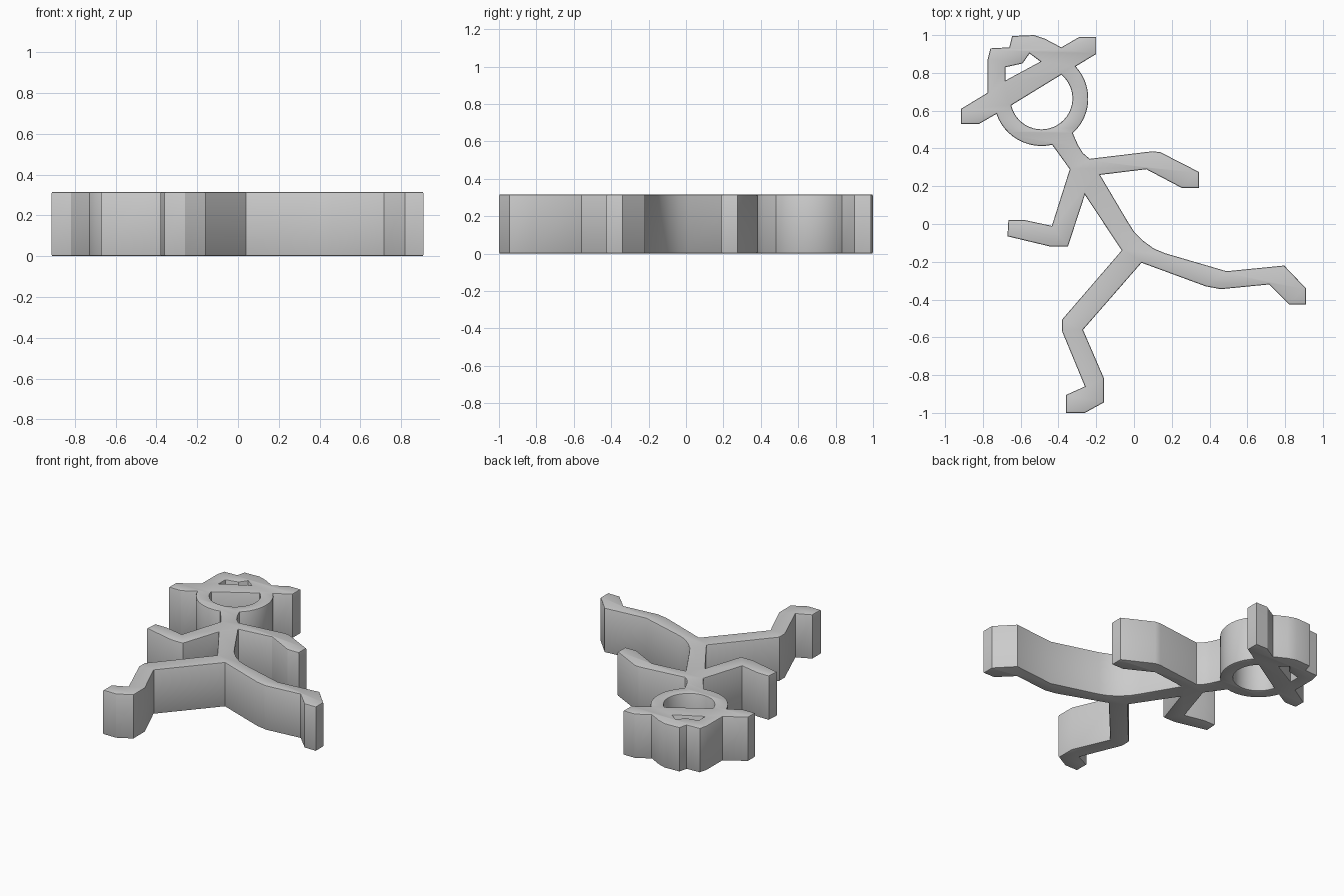
import bpy
import bmesh
from math import cos, sin, radians

cube = bpy.data.objects.get("Cube")
if cube:
    bpy.data.objects.remove(cube, do_unlink=True)

HEIGHT = 0.316
EDGE = 0.008
HEAD_X, HEAD_Y = -0.49, 0.665


def head_arc(radius, start, end, steps):
    """Points on a circle around the head centre, angles in degrees."""
    angles = [radians(start + (end - start) * i / steps) for i in range(steps + 1)]
    return [(HEAD_X + radius * cos(a), HEAD_Y + radius * sin(a)) for a in angles]


def add_loop(curve, points):
    """Add one closed straight-sided loop to a flat curve."""
    spline = curve.splines.new('POLY')
    spline.points.add(len(points) - 1)
    for point, (x, y) in zip(spline.points, points):
        point.co = (x, y, 0, 1)
    spline.use_cyclic_u = True


# Outline sections, clockwise from the raised end of the hat brim
brim_front = [(-.29, .99), (-.2, .99), (-.2, .9)]
head_right = head_arc(0.248, 43, -48, 12)
neck = [(-.295, .415), (-.27, .375), (-.235, .345)]
left_arm = [(.1, .385), (.14, .38), (.345, .275), (.345, .19),
            (.255, .19), (.065, .29), (-.18, .26)]
hip = [(-.035, .015), (0, -.04), (.05, -.09), (.105, -.13), (.165, -.155)]
left_leg = [(.49, -.25), (.795, -.22), (.91, -.34), (.91, -.425), (.82, -.425),
            (.715, -.32), (.46, -.345), (.38, -.33), (.04, -.205)]
right_leg = [(-.27, -.56), (-.16, -.815), (-.16, -.945), (-.26, -1), (-.36, -1),
             (-.36, -.905), (-.26, -.86), (-.38, -.57), (-.38, -.505), (-.065, -.14)]
right_arm = [(-.26, .155), (-.35, -.12), (-.44, -.12), (-.67, -.065), (-.665, .02),
             (-.575, .02), (-.435, -.01), (-.34, .29)]
head_left = head_arc(0.252, -77, -161, 12)
brim_back = [(-.82, .53), (-.915, .53), (-.915, .61), (-.775, .695)]
hat = [(-.775, .87), (-.76, .93), (-.66, .935), (-.645, .995),
       (-.53, 1), (-.47, .98), (-.385, .935)]

# Openings in the face and in the hat
face_opening = head_arc(0.164, 50, -167, 28)
hat_opening = [(-.68, .83), (-.59, .85), (-.553, .903), (-.495, .86), (-.68, .76)]

# Flat figure thickened into a slab with slightly eased rims
curve = bpy.data.curves.new("running_figure", 'CURVE')
curve.dimensions = '2D'
curve.fill_mode = 'BOTH'
curve.extrude = HEIGHT / 2 - EDGE
curve.bevel_depth = EDGE
curve.bevel_resolution = 1
curve.offset = -EDGE
add_loop(curve, brim_front + head_right + neck + left_arm + hip + left_leg
         + right_leg + right_arm + head_left + brim_back + hat)
add_loop(curve, face_opening)
add_loop(curve, hat_opening)

figure = bpy.data.objects.new("running_figure", curve)
bpy.context.collection.objects.link(figure)
bpy.ops.object.select_all(action='DESELECT')
figure.select_set(True)
bpy.context.view_layer.objects.active = figure
bpy.ops.object.convert(target='MESH')
figure = bpy.context.view_layer.objects.active

# Weld the caps to the walls and stand the slab on the ground
bm = bmesh.new()
bm.from_mesh(figure.data)
bmesh.ops.remove_doubles(bm, verts=bm.verts[:], dist=0.0005)
bmesh.ops.translate(bm, verts=bm.verts[:], vec=(0, 0, HEIGHT / 2))
bmesh.ops.recalc_face_normals(bm, faces=bm.faces[:])
bm.to_mesh(figure.data)
bm.free()

# One plain grey over the whole figure
grey = bpy.data.materials.new("plain_grey")
grey.use_nodes = True
colour = (0.6, 0.6, 0.6, 1)
grey.diffuse_color = colour
grey.node_tree.nodes["Principled BSDF"].inputs["Base Color"].default_value = colour
figure.data.materials.clear()
figure.data.materials.append(grey)

bpy.ops.object.shade_smooth_by_angle(angle=radians(25))
